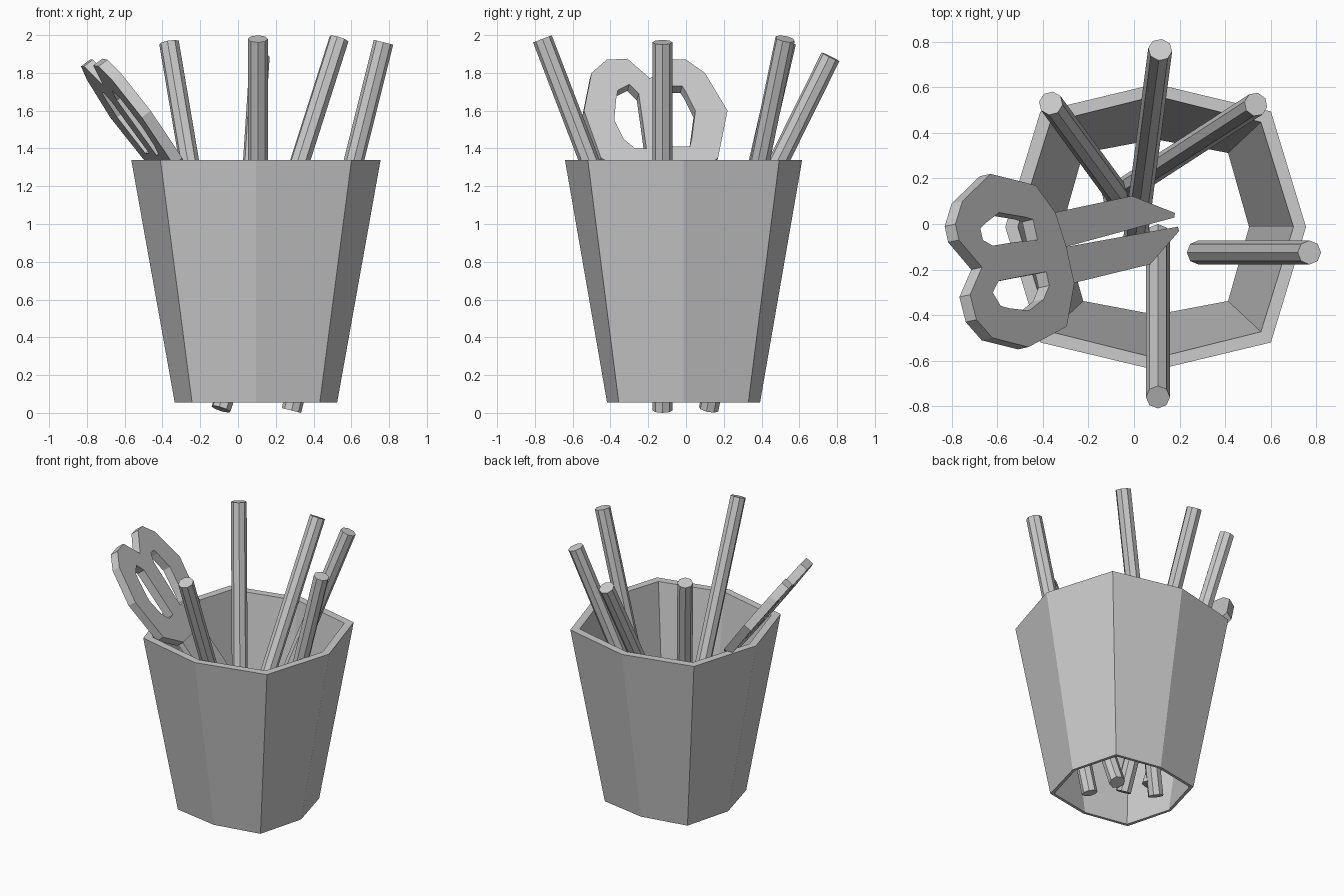
import bpy, bmesh
from mathutils import Vector

if "Cube" in bpy.data.objects:
    bpy.data.objects.remove(bpy.data.objects["Cube"])


def finish(name, bm):
    bmesh.ops.recalc_face_normals(bm, faces=bm.faces)
    me = bpy.data.meshes.new(name)
    bm.to_mesh(me)
    bm.free()
    ob = bpy.data.objects.new(name, me)
    bpy.context.collection.objects.link(ob)
    return ob


# Tapered eight-sided cup, open at both ends, wall thinning to the bottom edge
def octagon(bm, rx, ry, dx, dy, z):
    pts = [(rx, 0), (dx, dy), (0, ry), (-dx, dy),
           (-rx, 0), (-dx, -dy), (0, -ry), (dx, -dy)]
    return [bm.verts.new((0.095 + x, -0.013 + y, z)) for x, y in pts]


bm = bmesh.new()
rings = [octagon(bm, 0.41, 0.385, 0.318, 0.325, 0.055),
         octagon(bm, 0.43, 0.405, 0.338, 0.343, 0.055),
         octagon(bm, 0.66, 0.628, 0.506, 0.507, 1.34),
         octagon(bm, 0.605, 0.575, 0.462, 0.46, 1.34)]
for a, b in zip(rings, rings[1:] + rings[:1]):
    for i in range(8):
        j = (i + 1) % 8
        bm.faces.new((a[i], a[j], b[j], b[i]))
finish("cup", bm)

# Leaning pencils: bottom centre, top centre
pencils = [((-0.05, 0.10, 0.10), (-0.365, 0.53, 1.96)),
           ((0.0, -0.11, 0.12), (0.115, 0.765, 1.885)),
           ((-0.09, 0.12, 0.02), (0.535, 0.525, 1.98)),
           ((0.283, -0.125, 0.013), (0.77, -0.125, 1.962)),
           ((0.105, -0.05, 0.13), (0.105, -0.76, 1.98))]
for n, (lo, hi) in enumerate(pencils, 1):
    lo, hi = Vector(lo), Vector(hi)
    d = hi - lo
    bpy.ops.mesh.primitive_cylinder_add(
        vertices=8, radius=0.053, depth=d.length, location=(lo + hi) / 2,
        rotation=d.to_track_quat('Z', 'Y').to_euler())
    bpy.context.object.name = f"pencil_{n}"


# Scissors lie in one tilted plane; profiles are given as (y, z)
NORMAL = Vector((1, 0.22, 0.75)).normalized()


def on_plane(p):
    y, z = p
    return Vector((-0.67 - 0.75 * (z - 1.73) - 0.22 * (y + 0.04), y, z))


def plate(name, outer, inner, thick, inset=0.0):
    bm = bmesh.new()
    o = [bm.verts.new(on_plane(p) - NORMAL * inset) for p in outer]
    if inner:
        i = [bm.verts.new(on_plane(p) - NORMAL * inset) for p in inner]
        for k in range(len(o)):
            m = (k + 1) % len(o)
            bm.faces.new((o[k], o[m], i[m], i[k]))
    else:
        bm.faces.new(o)
    res = bmesh.ops.extrude_face_region(bm, geom=bm.faces[:], use_keep_orig=True)
    moved = [v for v in res["geom"] if isinstance(v, bmesh.types.BMVert)]
    bmesh.ops.translate(bm, verts=moved, vec=-NORMAL * thick)
    finish(name, bm)


# Finger loops
plate("scissor_loop_right",
      [(-.19, 1.77), (-.07, 1.87), (.0, 1.87), (.1, 1.8), (.22, 1.6),
       (.17, 1.35), (.05, 1.27), (-.1, 1.25), (-.15, 1.5)],
      [(-.095, 1.68), (-.07, 1.73), (-.02, 1.73), (.0, 1.70), (.05, 1.6),
       (.03, 1.45), (.02, 1.41), (-.07, 1.41), (-.08, 1.55)], 0.06)
plate("scissor_loop_left",
      [(-.19, 1.77), (-.31, 1.875), (-.42, 1.87), (-.5, 1.8), (-.54, 1.6),
       (-.45, 1.35), (-.26, 1.25), (-.1, 1.25), (-.15, 1.5)],
      [(-.25, 1.69), (-.3, 1.74), (-.36, 1.71), (-.37, 1.66), (-.38, 1.55),
       (-.33, 1.45), (-.27, 1.4), (-.21, 1.4), (-.23, 1.55)], 0.06)

# Blades
plate("scissor_blade_right",
      [(.05, 1.28), (.125, .79), (.05, .56), (.03, .57), (-.1, 1.25)],
      None, 0.04, 0.01)
plate("scissor_blade_left",
      [(-.1, 1.25), (-.01, .56), (-.03, .56), (-.175, .77), (-.26, 1.26)],
      None, 0.04, 0.01)
